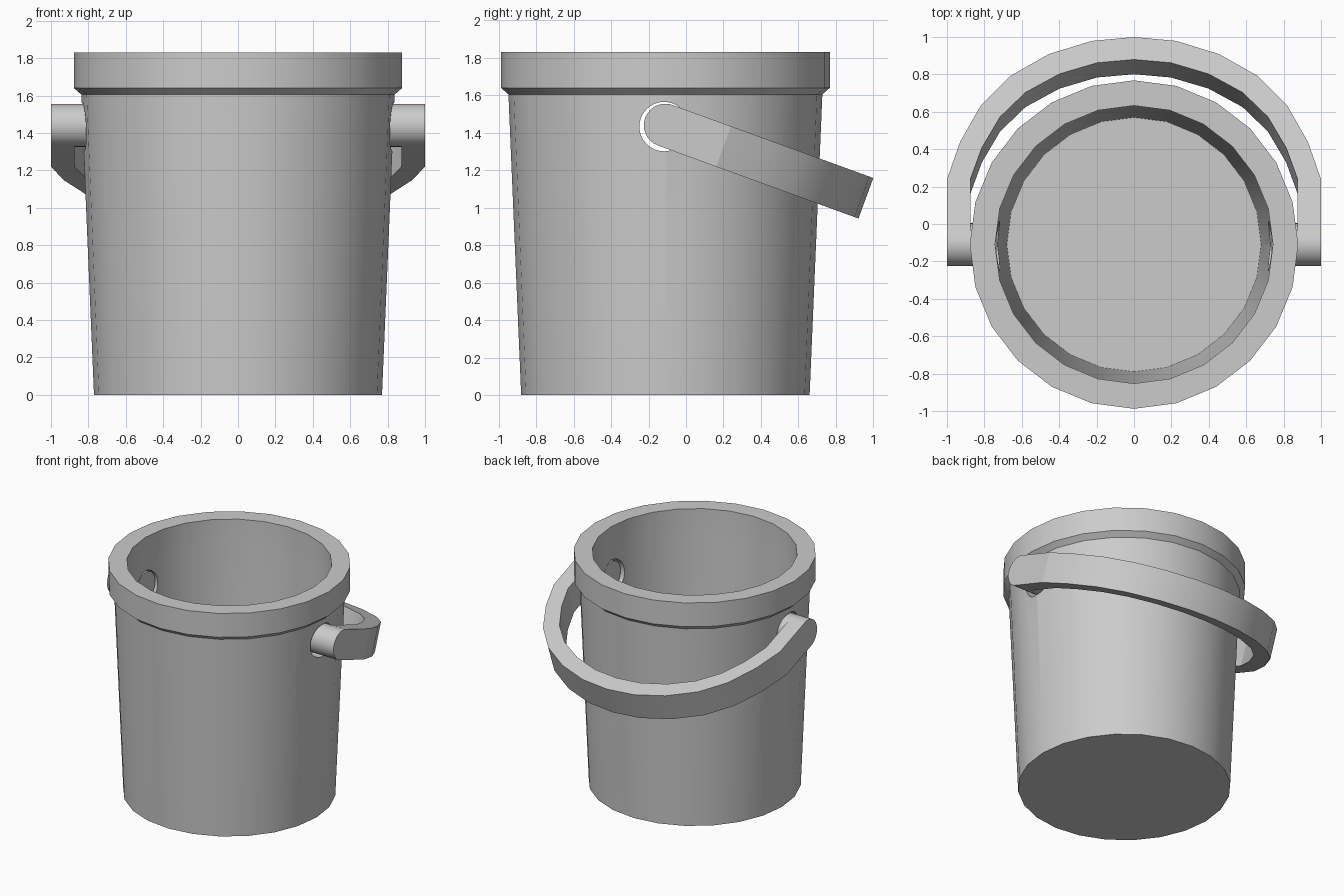
import bpy, bmesh, math
from mathutils import Matrix

if "Cube" in bpy.data.objects:
    bpy.data.objects.remove(bpy.data.objects["Cube"])

CY = -0.11          # bucket axis and hinge position in y
HINGE_Z = 1.44
TILT = math.radians(-20)
SEG = 24


def make_object(name, bm):
    bmesh.ops.recalc_face_normals(bm, faces=bm.faces)
    mesh = bpy.data.meshes.new(name)
    bm.to_mesh(mesh)
    bm.free()
    obj = bpy.data.objects.new(name, mesh)
    bpy.context.collection.objects.link(obj)
    return obj


def x_cylinder(name, x0, x1, radius, y, z, segments=32):
    bm = bmesh.new()
    m = Matrix.Translation(((x0 + x1) / 2, y, z)) @ Matrix.Rotation(math.pi / 2, 4, 'Y')
    bmesh.ops.create_cone(bm, cap_ends=True, segments=segments, radius1=radius,
                          radius2=radius, depth=abs(x1 - x0), matrix=m)
    return make_object(name, bm)


def boolean(obj, other, operation):
    mod = obj.modifiers.new(other.name, 'BOOLEAN')
    mod.operation = operation
    mod.solver = 'EXACT'
    mod.object = other
    bpy.context.view_layer.objects.active = obj
    bpy.ops.object.modifier_apply(modifier=mod.name)
    bpy.data.objects.remove(other)


def smooth(obj, angle):
    bpy.ops.object.select_all(action='DESELECT')
    obj.select_set(True)
    bpy.context.view_layer.objects.active = obj
    bpy.ops.object.shade_smooth_by_angle(angle=math.radians(angle))


# Bucket: lathed wall with thick rim and a flat floor
profile = [(0.77, 0), (0.838, 1.605), (0.878, 1.64), (0.878, 1.83),
           (0.743, 1.83), (0.743, 1.61), (0.68, 0.1)]
bm = bmesh.new()
rings = [[bm.verts.new((r * math.cos(math.tau * i / SEG),
                        CY + r * math.sin(math.tau * i / SEG), z))
          for i in range(SEG)] for r, z in profile]
for a, b in zip(rings, rings[1:]):
    for i in range(SEG):
        j = (i + 1) % SEG
        bm.faces.new((a[i], a[j], b[j], b[i]))
bm.faces.new(rings[0])
bm.faces.new(rings[-1])
bucket = make_object("bucket", bm)

# Hinge holes through both side walls
boolean(bucket, x_cylinder("hole_cutter", -1.2, 1.2, 0.132, CY - 0.007, HINGE_Z - 0.007), 'DIFFERENCE')
smooth(bucket, 25)

# Handle: flat bar bent into an arch, swung down towards the back
START = 0.33
W = 0.115
half = [(1.0, 0.0), (0.93, 0.212), (0.818, 0.422), (0.663, 0.587),
        (0.455, 0.712), (0.225, 0.787)]
arc = half + [(0, 0.809)] + [(-x, d) for x, d in reversed(half)]
outer = [(1, 0)] + [(x, START + d) for x, d in arc] + [(-1, 0)]
inner = [(0.875, 0)] + [(x * 0.875, START + d * 0.842) for x, d in arc] + [(-0.875, 0)]
bm = bmesh.new()
loops = [[bm.verts.new((x, d, h)) for x, d in pts]
         for pts, h in ((outer, -W), (outer, W), (inner, W), (inner, -W))]
for k in range(4):
    a, b = loops[k], loops[(k + 1) % 4]
    for i in range(len(a) - 1):
        bm.faces.new((a[i], a[i + 1], b[i + 1], b[i]))
for e in (0, -1):
    bm.faces.new([loop[e] for loop in loops])
bm.transform(Matrix.Translation((0, CY, HINGE_Z)) @ Matrix.Rotation(TILT, 4, 'X'))
handle = make_object("handle", bm)

# Round hinge pins, giving the arms rounded ends
for side in (-1, 1):
    boolean(handle, x_cylinder("hinge_pin", side * 0.735, side, W, CY, HINGE_Z), 'UNION')
smooth(handle, 18)
